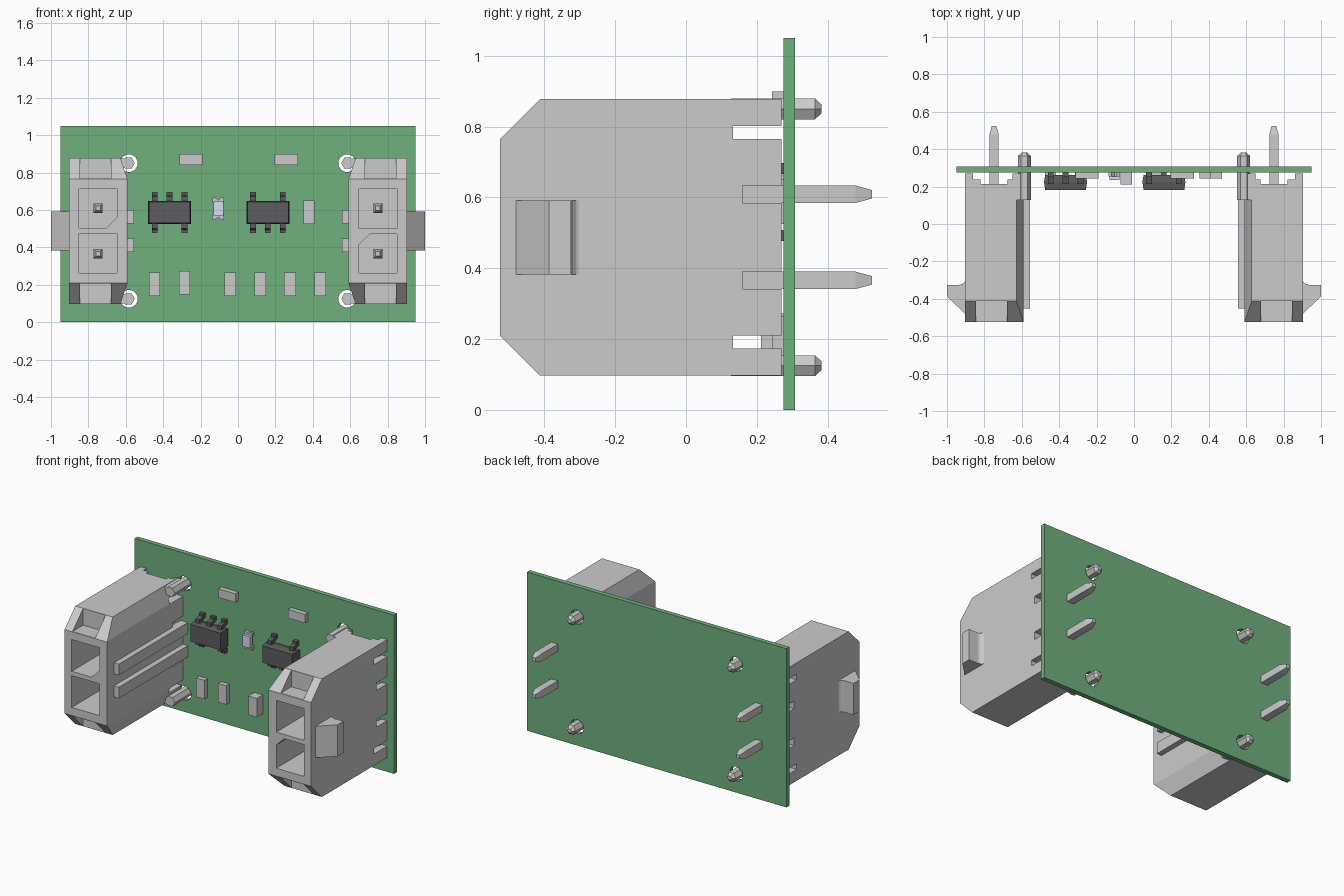
import bpy, bmesh, math
from mathutils import Matrix, Vector

if "Cube" in bpy.data.objects:
    bpy.data.objects.remove(bpy.data.objects["Cube"])


def material(name, rgb):
    m = bpy.data.materials.new(name)
    m.diffuse_color = (*rgb, 1)
    m.use_nodes = True
    m.node_tree.nodes["Principled BSDF"].inputs["Base Color"].default_value = m.diffuse_color
    return m


GREEN = material("board_green", (0.16, 0.44, 0.21))
BLACK = material("chip_black", (0.11, 0.11, 0.115))
BLUE = material("pale_blue", (0.66, 0.74, 0.9))


def finish(name, bm, mat=None):
    bmesh.ops.recalc_face_normals(bm, faces=bm.faces)
    me = bpy.data.meshes.new(name)
    bm.to_mesh(me)
    bm.free()
    ob = bpy.data.objects.new(name, me)
    bpy.context.collection.objects.link(ob)
    if mat:
        me.materials.append(mat)
    return ob


def loft(name, rings, mat=None):
    """Closed solid through a list of equal-length point rings."""
    bm = bmesh.new()
    vs = [[bm.verts.new(p) for p in r] for r in rings]
    n = len(vs[0])
    for a, b in zip(vs, vs[1:]):
        for i in range(n):
            j = (i + 1) % n
            bm.faces.new((a[i], a[j], b[j], b[i]))
    bm.faces.new(vs[0])
    bm.faces.new(vs[-1])
    return finish(name, bm, mat)


def prism(name, axis, pts, lo, hi, mat=None):
    """Extrude a 2D profile along x, y or z (profile uses the other two axes)."""
    k = "xyz".index(axis)

    def place(p, d):
        q = list(p)
        q.insert(k, d)
        return q
    return loft(name, [[place(p, d) for p in pts] for d in (lo, hi)], mat)


def box(name, x, y, z, mat=None):
    return prism(name, "y", [(x[0], z[0]), (x[1], z[0]), (x[1], z[1]), (x[0], z[1])], *y, mat)


def turned(name, cx, cz, profile, sides, rot=0.0):
    """Low-sided rod along y from (y, radius) pairs."""
    ang = [rot + math.tau * i / sides for i in range(sides)]
    return loft(name, [[(cx + r * math.cos(a), y, cz + r * math.sin(a)) for a in ang]
                       for y, r in profile])


def cut(ob, *cutters):
    for c in cutters:
        mod = ob.modifiers.new("cut", "BOOLEAN")
        mod.operation, mod.solver, mod.object = "DIFFERENCE", "EXACT", c
        bpy.context.view_layer.objects.active = ob
        bpy.ops.object.modifier_apply(modifier=mod.name)
        bpy.data.objects.remove(c)
    return ob


MID = 0.4875                      # height of the connector centres
PIN_Z = (0.366, 0.609)
PEG_Z = (0.125, 0.85)

# Circuit board with four locating holes
board = prism("circuit_board", "y", [(-0.95, 0), (0.95, 0), (0.95, 1.05), (-0.95, 1.05)],
              0.275, 0.307, GREEN)
for sx in (-1, 1):
    for z in PEG_Z:
        cut(board, prism("hole", "y", [(sx * 0.583 + 0.047 * math.cos(a), z + 0.047 * math.sin(a))
                                       for a in [math.tau * i / 24 for i in range(24)]], 0.2, 0.4))


def connector():
    """Left connector; returns all its parts."""
    # Housing with chamfered front and chamfered inner edges
    body = prism("connector_housing", "x",
                 [(-0.525, 0.21), (-0.412, 0.097), (0.27, 0.097),
                  (0.27, 0.878), (-0.412, 0.878), (-0.525, 0.765)], -0.903, -0.592)
    wedge = [(-0.582, 0.741), (-0.639, 0.906), (-0.55, 0.906)]
    cut(body, prism("c", "y", wedge, -0.6, 0.3),
        prism("c", "y", [(x, 2 * MID - z) for x, z in wedge], -0.6, 0.3))
    # Front recesses on top and bottom
    cut(body, box("c", (-0.845, -0.68), (-0.6, -0.413), (0.767, 0.95)),
        box("c", (-0.845, -0.68), (-0.6, -0.413), (0.0, 0.208)))
    # Contact cavities, the upper one keyed
    cut(body, prism("c", "y", [(-0.85, 0.503), (-0.705, 0.503), (-0.648, 0.56),
                               (-0.648, 0.713), (-0.85, 0.713)], -0.6, 0.08),
        box("c", (-0.85, -0.648), (-0.6, 0.08), (0.264, 0.474)))
    # Rear channel and side slots
    cut(body, box("c", (-0.86, -0.64), (0.238, 0.3), (0.0, 1.0)),
        box("c", (-0.822, -0.677), (0.214, 0.3), (0.0, 1.0)))
    for lo, hi, y in ((0.173, 0.21, 0.132), (0.341, 0.391, 0.16),
                      (0.584, 0.634, 0.16), (0.765, 0.802, 0.132)):
        cut(body, box("c", (-1, -0.5), (y, 0.3), (lo, hi)))
    parts = [body]

    # Latch ramp with a filleted root on the outer side
    fillet = [(-0.935 + 0.035 * math.sin(a), -0.29 - 0.035 * math.cos(a))
              for a in [math.pi / 2 * i / 5 for i in range(6)]]
    parts.append(prism("latch_ramp", "z",
                       [(-0.89, -0.483), (-0.9, -0.483), (-1.0, -0.387), (-1.0, -0.325)]
                       + fillet + [(-0.89, -0.29)], 0.384, 0.593))

    # Guide ribs on the inner side
    for lo, hi in ((0.374, 0.448), (0.527, 0.601)):
        parts.append(box("guide_rib", (-0.61, -0.556), (-0.452, 0.27), (lo, hi)))

    # Square contact pins and hexagonal locating pegs
    for z in PIN_Z:
        parts.append(turned("contact_pin", -0.748, z,
                            [(-0.3, 0.017), (-0.255, 0.035), (0.478, 0.035), (0.525, 0.017)],
                            4, math.pi / 4))
    for z in PEG_Z:
        parts.append(turned("locating_peg", -0.586, z,
                            [(0.127, 0.034), (0.364, 0.034), (0.382, 0.015)], 6))
        # Web joining each peg to the housing
        parts.append(box("peg_web", (-0.65, -0.6), (0.127, 0.27), (z - 0.025, z + 0.025)))
    return parts


# The right connector is the left one turned half a turn about y
half_turn = (Matrix.Translation((0, 0, MID)) @ Matrix.Rotation(math.pi, 4, "Y")
             @ Matrix.Translation((0, 0, -MID)))
connector()
for part in connector():
    part.data.transform(half_turn)


# Five-lead chips
def chip(cx, flip):
    cz = 0.587
    z0, z1, x0, x1 = cz - 0.062, cz + 0.062, cx - 0.115, cx + 0.115

    def ring(y, d):
        return [(x0 + d, y, z0 + d), (x1 - d, y, z0 + d), (x1 - d, y, z1 - d), (x0 + d, y, z1 - d)]
    loft("chip_body", [ring(0.183, 0.006), ring(0.225, 0), ring(0.262, 0.006)], BLACK)
    gull = [(0.215, 0.05), (0.215, 0.086), (0.25, 0.094), (0.25, 0.11),
            (0.275, 0.11), (0.275, 0.08), (0.238, 0.068), (0.238, 0.05)]
    for s, offs in ((1, (-0.08, 0, 0.08)), (-1, (-0.08, 0.08))):
        for dx in offs:
            prism("chip_lead", "x", [(y, cz + s * flip * d) for y, d in gull],
                  cx + dx - 0.015, cx + dx + 0.015, BLACK)


chip(-0.366, 1)
chip(0.16, -1)

# Small surface-mount blocks: x centre, z centre, width, height, front y
for x, z, w, h, y in ((-0.252, 0.87, 0.124, 0.058, 0.243), (0.258, 0.87, 0.124, 0.058, 0.243),
                      (0.38, 0.588, 0.06, 0.125, 0.243), (-0.446, 0.203, 0.06, 0.125, 0.243),
                      (-0.286, 0.21, 0.06, 0.125, 0.243), (-0.042, 0.203, 0.062, 0.125, 0.212),
                      (0.118, 0.203, 0.062, 0.125, 0.243), (0.278, 0.203, 0.062, 0.125, 0.243),
                      (0.439, 0.203, 0.062, 0.125, 0.243)):
    box("surface_component", (x - w / 2, x + w / 2), (y, 0.276), (z - h / 2, z + h / 2))

# Indicator lamp: grey base with notched end caps and a pale lens
box("lamp_lens", (-0.132, -0.077), (0.236, 0.262), (0.57, 0.646), BLUE)
for s in (-1, 1):
    prism("lamp_cap", "y", [(-0.105 + x, 0.608 + s * d) for x, d in
                            ((-0.03, 0.03), (0.03, 0.03), (0.03, 0.058), (0.015, 0.058),
                             (0, 0.046), (-0.015, 0.058), (-0.03, 0.058))], 0.255, 0.276)
